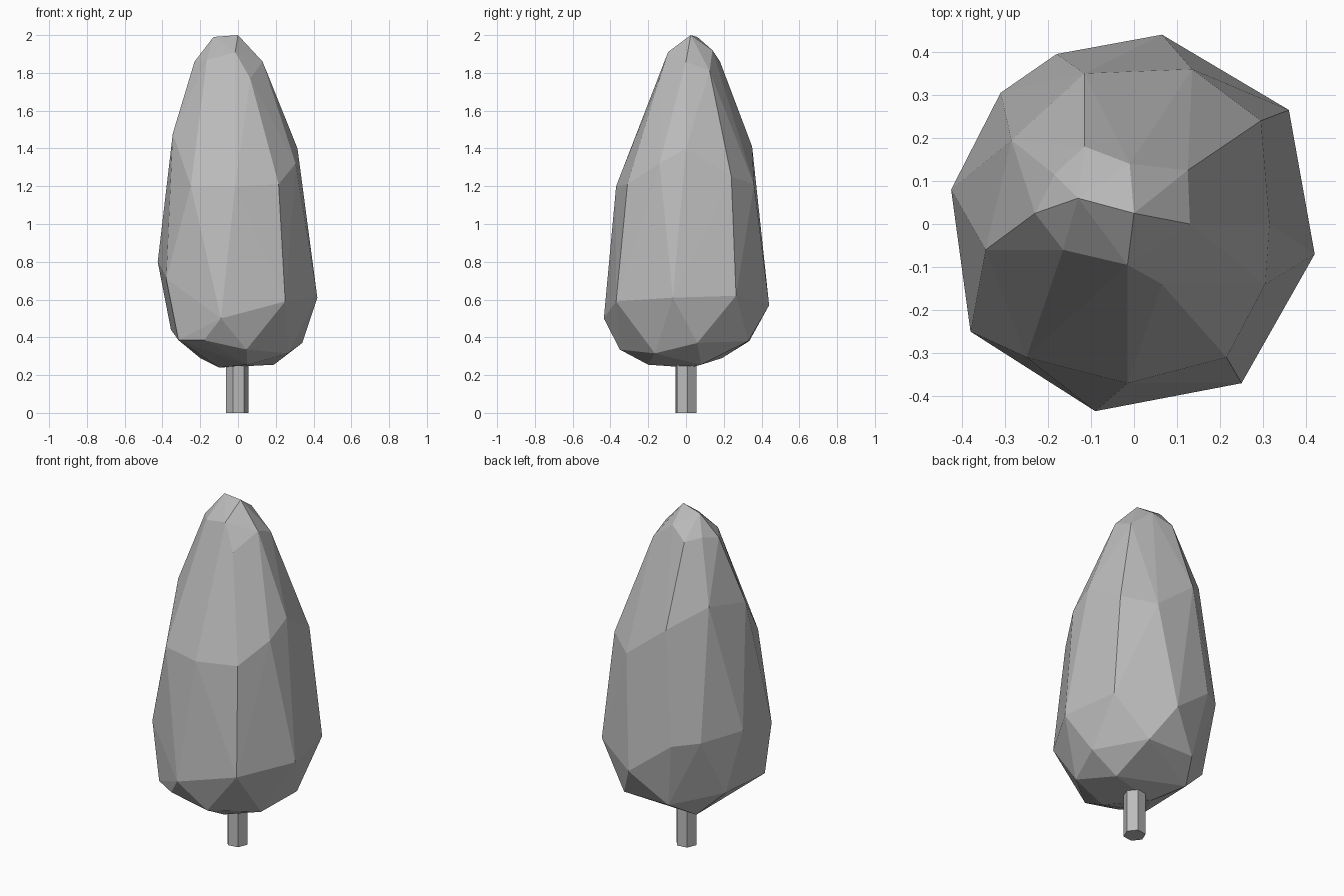
import bpy
import bmesh
from math import cos, sin, radians

default_cube = bpy.data.objects.get("Cube")
if default_cube:
    bpy.data.objects.remove(default_cube, do_unlink=True)


def make_material(name, colour):
    material = bpy.data.materials.new(name)
    material.use_nodes = True
    material.diffuse_color = colour
    shader = material.node_tree.nodes["Principled BSDF"]
    shader.inputs["Base Color"].default_value = colour
    shader.inputs["Roughness"].default_value = 0.9
    return material


def hull_object(name, points, material):
    """Wrap a faceted convex skin around the given points."""
    mesh = bpy.data.meshes.new(name)
    shell = bmesh.new()
    for point in points:
        shell.verts.new(point)
    result = bmesh.ops.convex_hull(shell, input=shell.verts[:])
    leftovers = set(result["geom_interior"]) | set(result["geom_unused"])
    spare = [v for v in leftovers if isinstance(v, bmesh.types.BMVert)]
    bmesh.ops.delete(shell, geom=spare, context="VERTS")
    bmesh.ops.recalc_face_normals(shell, faces=shell.faces[:])
    shell.to_mesh(mesh)
    shell.free()
    mesh.materials.append(material)
    tree_part = bpy.data.objects.new(name, mesh)
    bpy.context.scene.collection.objects.link(tree_part)
    return tree_part


grey = make_material("plain grey", (0.5, 0.5, 0.5, 1))

# Crown cross-sections, from the pointed tip down to the underside
tip = [(-.13, .06, 1.99), (0, .025, 2), (-.01, .14, 1.92), (-.015, -.095, 1.91),
       (-.165, -.06, 1.87), (-.23, .025, 1.86), (-.185, .115, 1.88), (-.115, .18, 1.86),
       (.125, .125, 1.81), (.13, 0, 1.86), (.065, -.14, 1.77)]
shoulder = [(-.115, .35, 1.41), (.135, .36, 1.21), (.295, .24, 1.25), (.315, 0, 1.4),
            (.305, -.14, 1.32), (.215, -.31, 1.21), (-.015, -.37, 1.2),
            (-.25, -.31, 1.2), (-.345, -.06, 1.48), (-.285, .195, 1.53)]
belly = [(.065, .44, .57), (.36, .265, .62), (.42, -.07, .61), (.25, -.37, .59),
         (-.09, -.435, .5), (-.38, -.25, .71), (-.425, .08, .8),
         (-.31, .305, .78), (-.18, .395, .76)]
underside = [(.34, .06, .37), (.265, -.165, .315), (.045, -.35, .335),
             (-.18, -.36, .385), (-.315, -.28, .385), (-.355, .14, .44),
             (-.12, .335, .38), (.17, .33, .38)]
base = [(.19, .08, .255), (.05, -.2, .255), (-.1, .02, .24), (-.2, .19, .29)]
hull_object("tree_crown", tip + shoulder + belly + underside + base, grey)

# Short six-sided trunk reaching into the crown
trunk_points = []
for corner in range(6):
    angle = radians(60 * corner + 8)
    for height in (0, .3):
        trunk_points.append((.06 * cos(angle) - .004, .06 * sin(angle), height))
hull_object("tree_trunk", trunk_points, grey)
